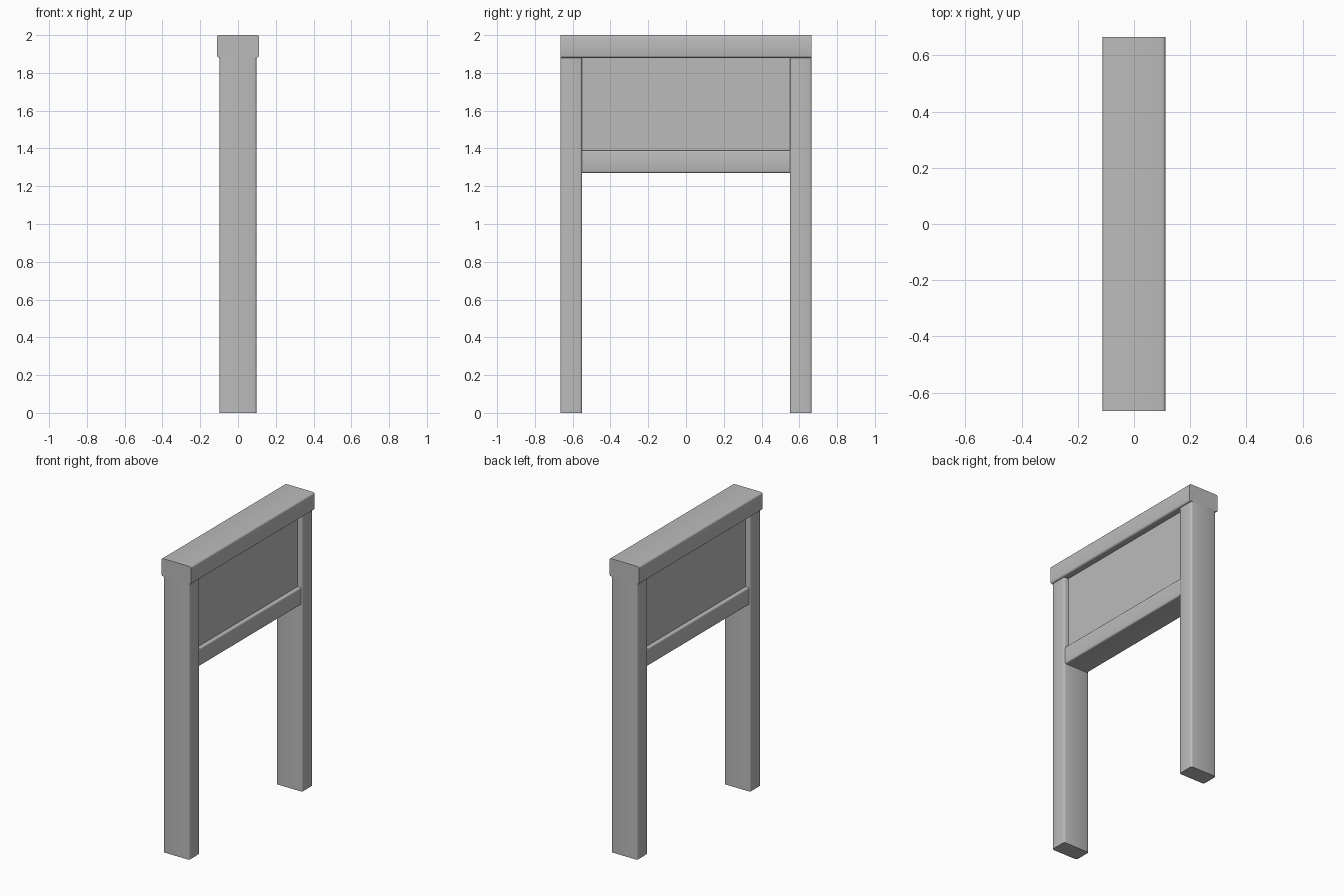
import bpy, bmesh, math

if "Cube" in bpy.data.objects:
    bpy.data.objects.remove(bpy.data.objects["Cube"], do_unlink=True)

GREY = (0.5, 0.5, 0.5)
mat = bpy.data.materials.new("plain grey")
mat.use_nodes = True
mat.diffuse_color = (*GREY, 1)
mat.node_tree.nodes["Principled BSDF"].inputs["Base Color"].default_value = (*GREY, 1)


def beam(name, low, high, axis, radius, segments=3):
    """Box between two corners, its edges along one axis rounded."""
    bm = bmesh.new()
    bmesh.ops.create_cube(bm, size=1)
    for v in bm.verts:
        v.co = [(lo + hi) / 2 + c * (hi - lo) for lo, hi, c in zip(low, high, v.co)]
    if radius:
        edges = [e for e in bm.edges
                 if abs((e.verts[0].co - e.verts[1].co).normalized()[axis]) > 0.9]
        bmesh.ops.bevel(bm, geom=edges, offset=radius, segments=segments,
                        profile=0.5, affect='EDGES')
    bmesh.ops.recalc_face_normals(bm, faces=bm.faces)
    mesh = bpy.data.meshes.new(name)
    bm.to_mesh(mesh)
    bm.free()
    mesh.materials.append(mat)
    obj = bpy.data.objects.new(name, mesh)
    bpy.context.collection.objects.link(obj)
    bpy.ops.object.select_all(action='DESELECT')
    obj.select_set(True)
    bpy.context.view_layer.objects.active = obj
    bpy.ops.object.shade_smooth_by_angle(angle=math.radians(35))
    return obj


HALF_LENGTH = 0.665
POST_INNER = 0.55
CAP_BOTTOM = 1.88
X, Y, Z = range(3)

# Upright posts
for name, y0, y1 in (("front_post", -HALF_LENGTH, -POST_INNER),
                     ("back_post", POST_INNER, HALF_LENGTH)):
    beam(name, (-0.098, y0, 0), (0.098, y1, CAP_BOTTOM + 0.01), Z, 0.012)

# Top cap, overhanging the posts on both sides
beam("top_cap", (-0.112, -HALF_LENGTH, CAP_BOTTOM), (0.112, HALF_LENGTH, 2), Y, 0.012)

# Recessed panel and the rail under it
beam("panel", (-0.065, -POST_INNER - 0.01, 1.37),
     (0.065, POST_INNER + 0.01, CAP_BOTTOM + 0.01), Y, 0)
beam("lower_rail", (-0.09, -POST_INNER - 0.01, 1.27),
     (0.09, POST_INNER + 0.01, 1.39), Y, 0.01)
